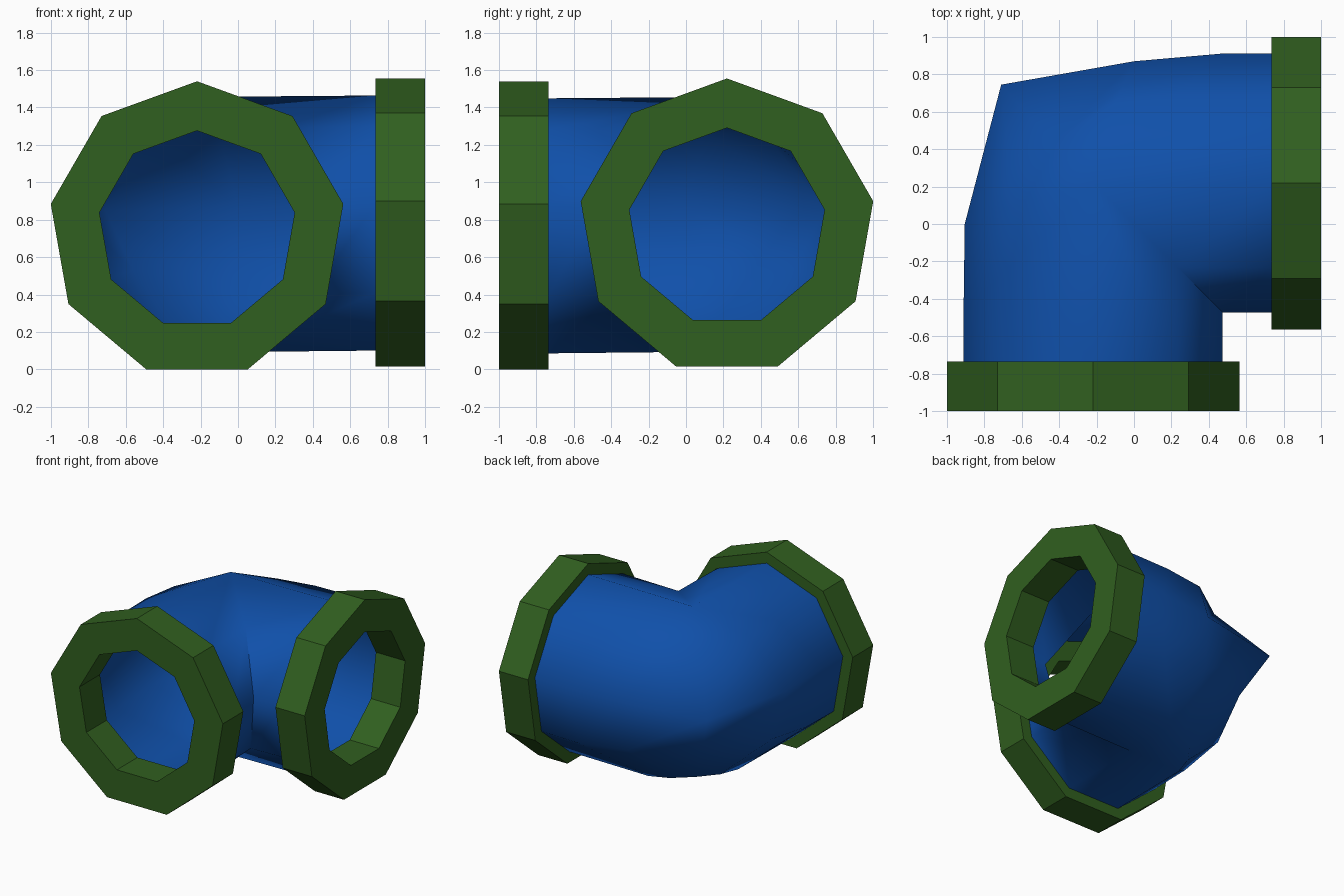
import bpy, bmesh, math

if "Cube" in bpy.data.objects:
    bpy.data.objects.remove(bpy.data.objects["Cube"])

N = 9                     # sides of the pipe
OFF = 0.219               # axis offset of each arm from the centre
ZC = 0.746                # axis height of the front arm
LIFT = 0.015              # the right arm sits slightly higher
R_IN, R_OUT, R_PIPE = 0.53, 0.794, 0.703
BACK = -0.735             # rear face of the front collar


def material(name, rgb):
    m = bpy.data.materials.new(name)
    m.diffuse_color = (*rgb, 1)
    m.use_nodes = True
    m.node_tree.nodes["Principled BSDF"].inputs["Base Color"].default_value = m.diffuse_color
    return m


def swap(p):
    """Mirror a front-arm point onto the right arm."""
    return (-p[1], -p[0], p[2])


def finish(name, bm, mat, angle):
    bmesh.ops.remove_doubles(bm, verts=bm.verts, dist=0.001)
    bmesh.ops.recalc_face_normals(bm, faces=bm.faces)
    me = bpy.data.meshes.new(name)
    bm.to_mesh(me)
    bm.free()
    me.materials.append(mat)
    ob = bpy.data.objects.new(name, me)
    bpy.context.collection.objects.link(ob)
    bpy.ops.object.select_all(action='DESELECT')
    ob.select_set(True)
    bpy.context.view_layer.objects.active = ob
    bpy.ops.object.shade_smooth_by_angle(angle=math.radians(angle))
    return ob


def ring_point(k, r):
    a = math.radians(90 + 360 / N * k)
    return r * math.cos(a), ZC + r * math.sin(a)


def grid_faces(bm, rows, close):
    """Skin rows of points, always closed around the pipe."""
    v = [[bm.verts.new(p) for p in row] for row in rows]
    cols = len(rows[0])
    for k in range(len(v)):
        a, b = v[k], v[(k + 1) % len(v)]
        for j in range(cols if close else cols - 1):
            i = (j + 1) % cols
            bm.faces.new((a[j], b[j], b[i], a[i]))


green = material("collar_green", (0.03, 0.115, 0.014))
blue = material("pipe_blue", (0.005, 0.08, 0.40))

# Collars: thick nine-sided rings
for name, right in (("front_collar", False), ("right_collar", True)):
    rows = []
    for k in range(N):
        row = []
        for r, y in ((R_IN, -1), (R_OUT, -1), (R_OUT, BACK), (R_IN, BACK)):
            c, z = ring_point(k, r)
            p = (c - OFF, y, z)
            row.append(swap((p[0], y, z + LIFT)) if right else p)
        rows.append(row)
    bm = bmesh.new()
    grid_faces(bm, rows, True)
    finish(name, bm, green, 30)

# Elbow: mitred inside corner, outer side drawn to a blunt point
outer = {                 # bulge point, diagonal point
    1: ((-0.65, 0.10, 1.27), (-0.43, 0.43, 1.25)),
    2: ((-0.905, 0.0, 0.86), (-0.71, 0.745, 0.85)),
    3: ((-0.80, 0.03, 0.45), (-0.56, 0.57, 0.53)),
    4: ((-0.41, 0.14, 0.10), (-0.30, 0.30, 0.11)),
}
rows = []
for k in range(N):
    c, z = ring_point(k, R_PIPE)
    x, zm = c - OFF, z + LIFT / 2
    start, end = (x, BACK, z), (x, OFF - abs(c), zm)
    bulge, mid = outer.get(k, (end, end))
    far = 0.48 if k == 2 else None
    rows.append([start, end, bulge, mid,
                 (0.0, 0.87, 0.87) if k == 2 else swap(bulge),
                 swap(end), swap((x, BACK, z + LIFT))])
bm = bmesh.new()
grid_faces(bm, rows, False)
finish("elbow_pipe", bm, blue, 60)
